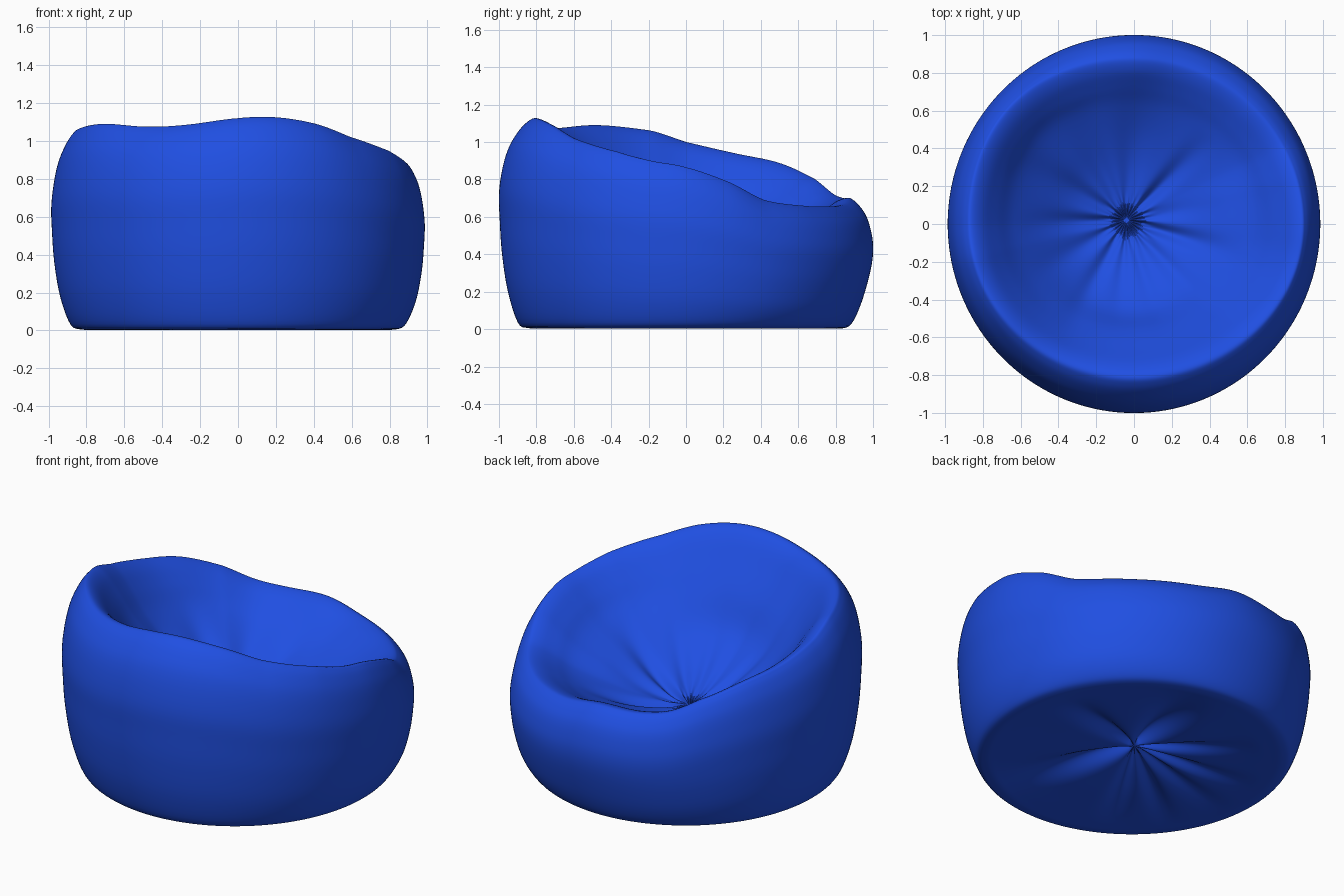
import bpy, bmesh, math

if "Cube" in bpy.data.objects:
    bpy.data.objects.remove(bpy.data.objects["Cube"])

N = 220           # segments around
SUB = 5           # samples between profile points
DIP = 0.375       # height of the gathered seat centre

# Rim height by angle in degrees (counter-clockwise from +x)
RIM = [(0, .865), (15, .785), (28, .69), (45, .66), (60, .655), (75, .665), (90, .70),
       (107, .70), (119, .725), (131, .805), (147, .89), (163, .94), (180, 1.0), (192, 1.06),
       (213, 1.09), (235, 1.075), (250, 1.085), (270, 1.12), (284, 1.125),
       (300, 1.09), (315, 1.02), (335, .95), (348, .90)]

# Creases: angle, half width in degrees, depth, outer radius
SEAT_FOLDS = [(48, 7, .035, .62), (-16, 7, .04, .62), (12, 9, .02, .5), (90, 10, .03, .8),
              (118, 9, .025, .7), (150, 9, .035, .75), (180, 7, .035, .6), (207, 9, .025, .65),
              (238, 7, .025, .75), (262, 6, .015, .6), (285, 6, .015, .6), (312, 7, .02, .65)]
BASE_FOLDS = [(20, 9, .06, .75), (75, 14, .08, .8), (130, 8, .04, .7), (165, 7, .04, .75),
              (190, 7, .04, .8), (215, 6, .04, .8), (240, 7, .04, .75), (300, 14, .07, .8)]


def catmull(a, b, c, d, t):
    return .5 * (2*b + (c - a)*t + (2*a - 5*b + 4*c - d)*t*t + (3*b - a - 3*c + d)*t**3)


def rim_height(deg):
    n = len(RIM)
    for i in range(n):
        a0 = RIM[i][0]
        a1 = RIM[(i + 1) % n][0] + (360 if i == n - 1 else 0)
        if a0 <= deg < a1:
            p = [RIM[(i + k) % n][1] for k in (-1, 0, 1, 2)]
            return catmull(*p, (deg - a0) / (a1 - a0))
    return RIM[0][1]


def folds(table, deg, r):
    total = 0
    for ang, width, depth, reach in table:
        if r < reach:
            d = (deg - ang + 180) % 360 - 180
            w = width * (.6 + .3 / (r + .25))
            total += depth * math.exp(-(d / w) ** 2) * math.sin(math.pi * (r / reach) ** .6)
    return total


def profile(deg):
    h = rim_height(deg)
    d = h - DIP
    s, c = math.sin(math.radians(deg)), math.cos(math.radians(deg))
    # crest radius, and the remaining width of the shoulder outside it
    rc = .865 - .065 * max(0, -s) ** 2 + .025 * max(0, c) ** 4
    rc += .03 * math.exp(-((deg - 138) / 28) ** 2) - .01 * max(0, s) ** 6
    w = .99 - rc
    b = .02 * (1 - max(0, s) ** 3)
    base = [(.04, .07), (.2, .045), (.4, .025), (.6, .014), (.76, .006), (.84, .006)]
    side = [(.882 + b * .5, .035), (.925 + b, .18 * h), (.964 + b * .6, .36 * h),
            (.988, .52 * h), (.992, .65 * h), (rc + .91 * w, .77 * h),
            (rc + .74 * w, .865 * h), (rc + .5 * w, .935 * h), (rc + .25 * w, .982 * h)]
    seat = [(rc, h), (rc - .06, DIP + .94*d), (rc - .14, DIP + .79*d), (rc - .24, DIP + .59*d),
            (.46, DIP + .35*d), (.31, DIP + .18*d), (.16, DIP + .07*d), (.04, DIP + .01*d)]
    pts = base + side + seat
    crest = (len(base) + len(side)) * SUB
    out = []
    last = len(pts) - 1
    for i in range(last):
        q = [pts[min(max(i + k, 0), last)] for k in (-1, 0, 1, 2)]
        for j in range(SUB):
            out.append([catmull(*[p[c] for p in q], j / SUB) for c in (0, 1)])
    out.append(list(pts[-1]))
    for i, p in enumerate(out):
        r = p[0]
        if i > crest:
            p[1] -= folds(SEAT_FOLDS, deg, r)
            p[1] += .012 * math.cos(math.radians(deg * 24)) * math.exp(-(r / .1) ** 2)
        elif i < len(base) * SUB:
            p[1] = max(p[1], 0) + folds(BASE_FOLDS, deg, r)
    return out, crest


# Bean bag skin: base, side wall, rim and sunken seat as one closed surface
bm = bmesh.new()
rings = []
for a in range(N):
    deg = 360 * a / N
    t = math.radians(deg)
    pts, crest = profile(deg)
    col = []
    for i, (r, z) in enumerate(pts):
        k = max(0, 1 - r / .8) if i > crest else 0
        col.append(bm.verts.new((r * math.cos(t) * .994 - .04 * k,
                                 r * math.sin(t) * 1.008 + .02 * k, z)))
    rings.append(col)
bottom = bm.verts.new((0, 0, .08))
pinch = bm.verts.new((-.04, .02, DIP - .01))
for a in range(N):
    c0, c1 = rings[a], rings[(a + 1) % N]
    for i in range(len(c0) - 1):
        bm.faces.new((c0[i], c1[i], c1[i + 1], c0[i + 1]))
    bm.faces.new((bottom, c1[0], c0[0]))
    bm.faces.new((pinch, c0[-1], c1[-1]))
bmesh.ops.recalc_face_normals(bm, faces=bm.faces)
for f in bm.faces:
    f.smooth = True
mesh = bpy.data.meshes.new("bean_bag")
bm.to_mesh(mesh)
bm.free()

# Blue fabric
blue = bpy.data.materials.new("blue fabric")
blue.diffuse_color = (.014, .078, .76, 1)
blue.use_nodes = True
blue.node_tree.nodes["Principled BSDF"].inputs["Base Color"].default_value = blue.diffuse_color
mesh.materials.append(blue)
bag = bpy.data.objects.new("bean_bag", mesh)
bpy.context.collection.objects.link(bag)
